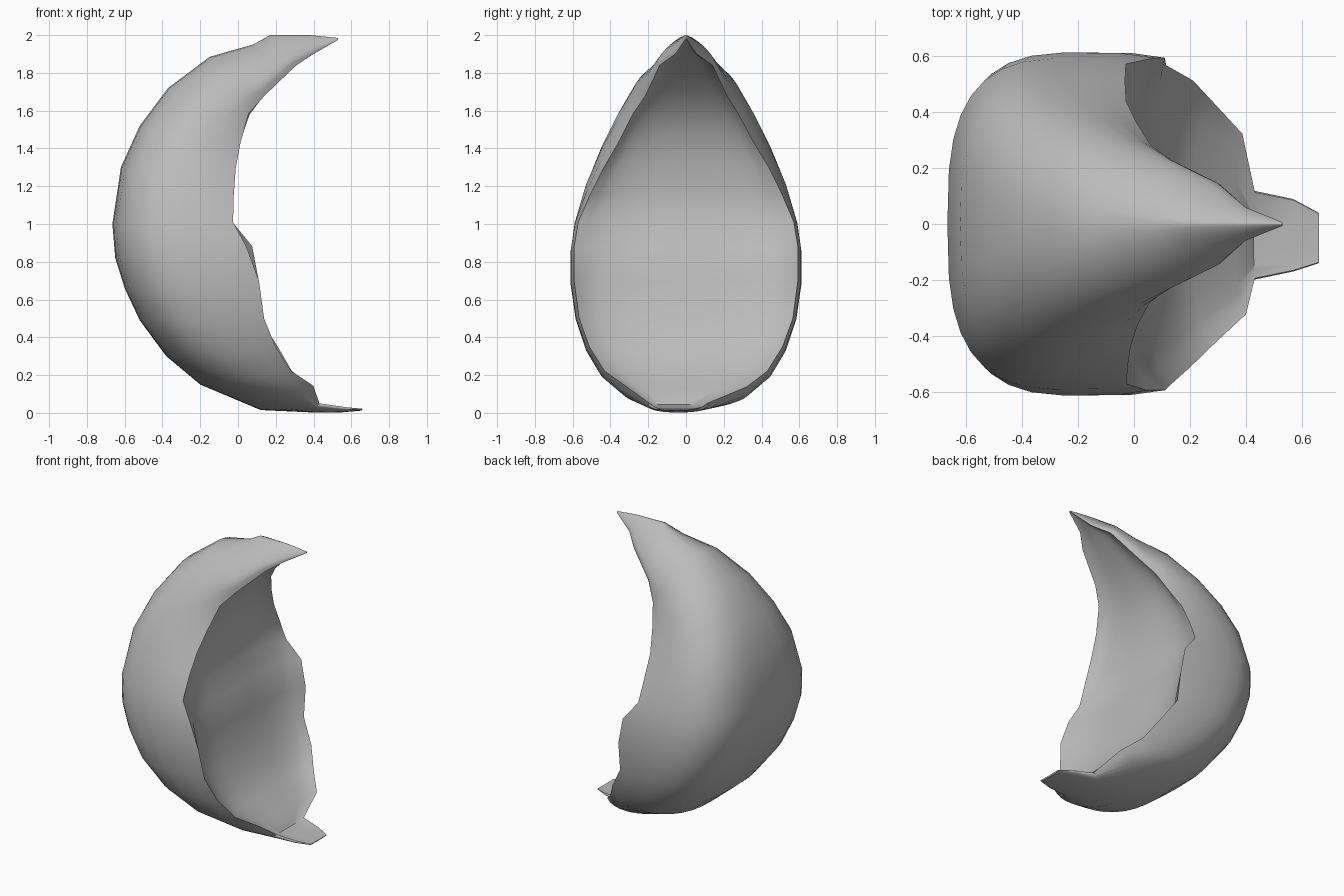
import bpy, math, random
from mathutils import Vector

if "Cube" in bpy.data.objects:
    bpy.data.objects.remove(bpy.data.objects["Cube"], do_unlink=True)
random.seed(4)

# One plain grey material
mat = bpy.data.materials.new("stone_grey")
mat.use_nodes = True
grey = (0.5, 0.5, 0.5, 1)
mat.diffuse_color = grey
bsdf = mat.node_tree.nodes["Principled BSDF"]
bsdf.inputs["Base Color"].default_value = grey
bsdf.inputs["Roughness"].default_value = 0.8

# Ribs from top tip to bottom tongue:
# spine x, z, rim x, z, half width, y shift, roundness (low = boxy, high = ridged)
RIBS = [
    (.53, 1.985, .53, 1.975, .006, 0, 1), (.38, 2.0, .4, 1.9, .06, 0, 1.4),
    (.17, 2.0, .31, 1.84, .15, 0, 1.5), (.08, 1.95, .14, 1.68, .23, 0, 1.3),
    (-.15, 1.885, .06, 1.58, .295, 0, 1.05), (-.37, 1.72, 0, 1.44, .375, 0, .88),
    (-.52, 1.52, -.025, 1.3, .455, 0, .78), (-.62, 1.3, -.03, 1.15, .53, 0, .72),
    (-.665, 1.0, -.02, 1.01, .59, 0, .67), (-.65, .82, .05, .88, .612, 0, .65),
    (-.6, .66, .09, .7, .612, 0, .65), (-.52, .49, .12, .5, .585, 0, .67),
    (-.38, .3, .2, .35, .53, 0, .72), (-.2, .15, .27, .22, .45, 0, .84),
    (.12, .015, .39, .14, .34, 0, 1.1), (.4, .002, .43, .05, .16, -.04, .9),
    (.55, .003, .57, .03, .13, -.04, .9), (.655, .012, .66, .022, .09, -.05, .9),
]
SIDES = 10            # strips on each half of a rib
END = math.radians(108)
HOLLOW = .12          # depth of the inner dish as a share of the rib depth


def power(v, p):
    return math.copysign(abs(v) ** p, v)


def rib(sx, sz, rx, rz, w, shift, p):
    """Closed crescent section: rounded back, then a shallow inner dish."""
    s, r = Vector((sx, 0, sz)), Vector((rx, 0, rz))
    chips = [random.uniform(-.02, .04) if w > .1 else 0 for _ in range(2)]
    steps = range(-SIDES, SIDES + 1)
    loop = []
    for j in steps:
        a = END * j / SIDES
        f = (1 - power(math.cos(a), p)) / (1 - power(math.cos(END), p))
        if abs(j) == SIDES:                 # chipped edge
            f += chips[j > 0]
        pt = s.lerp(r, f)
        pt.y = w * power(math.sin(a), p) + shift
        loop.append(pt)
    for j in reversed(steps[1:-1]):
        u = j / SIDES
        pt = s.lerp(r, 1 - HOLLOW * (1 - u ** 4))
        pt.y = w * power(math.sin(END), p) * u + shift
        loop.append(pt)
    return loop


# Crescent body skinned over the ribs
n = 4 * SIDES
last = (len(RIBS) - 1) * n
verts = [p for row in RIBS for p in rib(*row)]
faces = [(i * n + j, i * n + (j + 1) % n,
          (i + 1) * n + (j + 1) % n, (i + 1) * n + j)
         for i in range(len(RIBS) - 1) for j in range(n)]
faces += [tuple(reversed(range(n))), tuple(range(last, last + n))]
mesh = bpy.data.meshes.new("crescent_shell")
mesh.from_pydata(verts, [], faces)
mesh.materials.append(mat)
shell = bpy.data.objects.new("crescent_shell", mesh)
bpy.context.collection.objects.link(shell)

# Outward direction check at the middle of the back
back = min(mesh.polygons, key=lambda f: f.center.x)
if back.normal.x > 0:
    mesh.flip_normals()

bpy.context.view_layer.objects.active = shell
shell.select_set(True)
bpy.ops.object.shade_smooth_by_angle(angle=math.radians(40))
